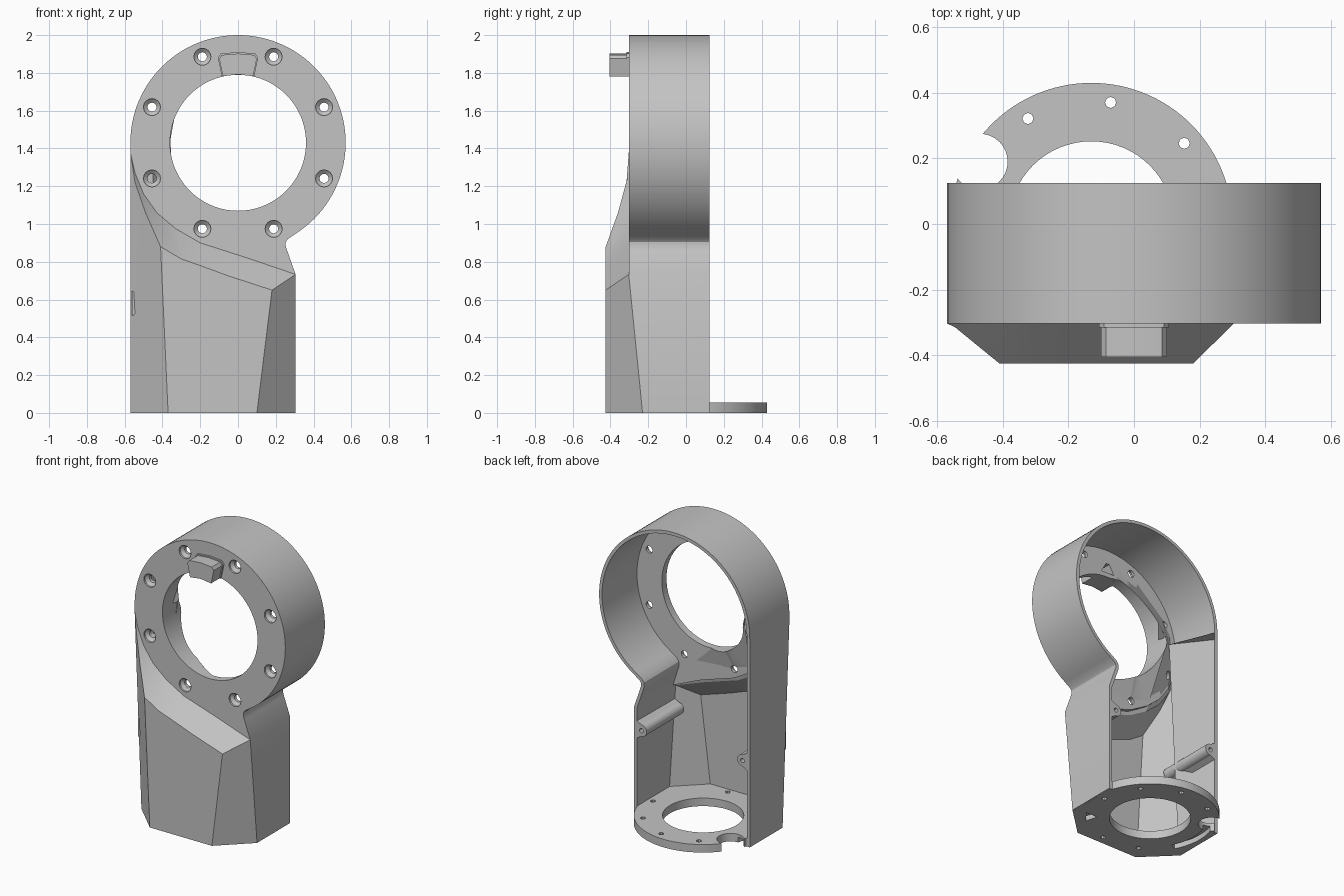
import bpy, bmesh
from math import sin, cos, radians, pi
from mathutils import Matrix, Vector

if "Cube" in bpy.data.objects:
    bpy.data.objects.remove(bpy.data.objects["Cube"])

grey = bpy.data.materials.new("plain grey")
grey.use_nodes = True
COLOUR = (0.55, 0.55, 0.55, 1)
grey.diffuse_color = COLOUR
grey.node_tree.nodes["Principled BSDF"].inputs["Base Color"].default_value = COLOUR

RING_Z, RING_R, HOLE_R = 1.43, 0.57, 0.36
FRONT, NOSE, BACK = -0.303, -0.425, 0.125
BASE_X, BASE_R, BASE_T = -0.13, 0.43, 0.055
WALL = 0.022


def make(name, bm, recalc=True):
    if recalc:
        bmesh.ops.recalc_face_normals(bm, faces=bm.faces)
    mesh = bpy.data.meshes.new(name)
    bm.to_mesh(mesh)
    bm.free()
    mesh.materials.append(grey)
    ob = bpy.data.objects.new(name, mesh)
    bpy.context.collection.objects.link(ob)
    return ob


def apply(ob, kind, **settings):
    mod = ob.modifiers.new(kind.title(), kind)
    for key, value in settings.items():
        setattr(mod, key, value)
    bpy.context.view_layer.objects.active = ob
    bpy.ops.object.modifier_apply(modifier=mod.name)


def cut(ob, cutter):
    apply(ob, 'BOOLEAN', operation='DIFFERENCE', object=cutter, solver='EXACT')


def prism(bm, points, a, b, upright=True):
    """Extrude an outline along y (upright) or along z."""
    def place(p, d):
        return (p[0], d, p[1]) if upright else (p[0], p[1], d)
    lo = [bm.verts.new(place(p, a)) for p in points]
    hi = [bm.verts.new(place(p, b)) for p in points]
    bm.faces.new(lo)
    bm.faces.new(hi[::-1])
    for i in range(len(points)):
        j = (i + 1) % len(points)
        bm.faces.new((lo[i], hi[i], hi[j], lo[j]))


def arc(cx, cy, r, start, end, n):
    steps = [radians(start + (end - start) * i / n) for i in range(n + 1)]
    return [(cx + r * cos(t), cy + r * sin(t)) for t in steps]


def circle(cx, cy, r, n):
    return arc(cx, cy, r, 0, 360, n)[:-1]


def countersink(bm, x, z):
    """Cone and shank, pointing into the plate along y."""
    rings = [[bm.verts.new((px, y, pz)) for px, pz in circle(x, z, r, 16)]
             for y, r in ((FRONT - 0.02, 0.045), (FRONT + 0.012, 0.045),
                          (FRONT + 0.03, 0.024), (FRONT + 0.12, 0.024))]
    bm.faces.new(rings[0])
    bm.faces.new(rings[-1][::-1])
    for a, b in zip(rings, rings[1:]):
        for i in range(16):
            j = (i + 1) % 16
            bm.faces.new((a[i], b[i], b[j], a[j]))


# Housing outline: left wall, over the ring, waist, right wall
over = arc(0, RING_Z, RING_R, 180, -58, 72)
waist = [(0.265, 0.922), (0.253, 0.905), (0.252, 0.885), (0.26, 0.86), (0.305, 0.733)]
upper = [(-RING_R, 1.38)] + over + waist
rail = [(-RING_R, 0)] + upper + [(0.305, 0)]

# Shoulder curves: plate edge above, nose edge below
plate_edge = [(-0.545, 1.27), (-0.5, 1.16), (-0.43, 1.06), (-0.33, 0.975), (-0.2, 0.9), (0.05, 0.82)]
nose_edge = [(-0.545, -0.315, 1.22), (-0.49, -0.36, 1.06), (-0.41, NOSE, 0.88),
             (-0.3, NOSE, 0.815), (-0.2, NOSE, 0.78), (-0.05, NOSE, 0.725), (0.18, NOSE, 0.65)]

# Housing shell
bm = bmesh.new()
front = [bm.verts.new((x, -0.23 if z == 0 else FRONT, z)) for x, z in rail]
back = [bm.verts.new((x, BACK, z)) for x, z in rail]
for i in range(len(rail) - 1):
    bm.faces.new((front[i], front[i + 1], back[i + 1], back[i]))
high = [bm.verts.new((x, FRONT, z)) for x, z in plate_edge]
low = [bm.verts.new(p) for p in nose_edge]
plate = bm.faces.new(front[1:-1] + high[::-1])
strip = high + [front[-2]]
bm.faces.new((front[1], strip[0], low[0]))
for i in range(len(low) - 1):
    bm.faces.new((strip[i], strip[i + 1], low[i + 1], low[i]))
foot_l = bm.verts.new((-0.37, NOSE, 0))
foot_r = bm.verts.new((0.1, NOSE, 0))
bm.faces.new([foot_l, foot_r] + low[:1:-1])
for a, b in zip([front[1]] + low[:3], low[:3] + [foot_l]):
    if a is not b:
        bm.faces.new((front[0], a, b))
bm.faces.new((foot_r, front[-1], front[-2], low[-1]))
bmesh.ops.recalc_face_normals(bm, faces=bm.faces)
plate.normal_update()
if plate.normal.y > 0:
    bmesh.ops.reverse_faces(bm, faces=bm.faces)
shell = make("housing_shell", bm, recalc=False)
apply(shell, 'SOLIDIFY', thickness=WALL, offset=-1, use_even_offset=True)

# Thickening behind the ring plate
bm = bmesh.new()
inner = arc(0, RING_Z, RING_R - 0.012, 180, -58, 72) + [(x - 0.012, z) for x, z in waist]
prism(bm, inner + [(x + 0.012, z + 0.012) for x, z in plate_edge[::-1]], FRONT + 0.012, FRONT + 0.05)
backing = make("plate_backing", bm)

# Key on the front of the ring, with a slightly wider root
key = [(0.08, 1.782), (0.1, 1.875), (0.085, 1.895), (0, 1.902), (-0.085, 1.895), (-0.1, 1.875),
       (-0.08, 1.782), (0, 1.792)]
bm = bmesh.new()
prism(bm, key, -0.405, FRONT + 0.04)
front_key = make("front_key", bm)
bm = bmesh.new()
prism(bm, [(x * 1.07, 1.785 + (z - 1.785) * 1.07) for x, z in key], FRONT - 0.012, FRONT + 0.01)
key_root = make("key_root", bm)

# Cutters for the ring plate
bm = bmesh.new()
prism(bm, circle(0, RING_Z, HOLE_R, 72), -0.6, 0.0)
for k in range(8):
    t = radians(22.5 + 45 * k)
    countersink(bm, 0.493 * cos(t), RING_Z + 0.493 * sin(t))
ring_cutter = make("ring_cutter", bm)
bm = bmesh.new()
prism(bm, [(-0.05, 1.82), (0.05, 1.82), (0.012, 1.885), (-0.012, 1.885)], -0.37, -0.2)
pocket_cutter = make("pocket_cutter", bm)
for ob in (shell, backing):
    cut(ob, ring_cutter)
for ob in (shell, backing, front_key, key_root):
    cut(ob, pocket_cutter)

# Base flange
bm = bmesh.new()
outline = arc(BASE_X, 0, BASE_R, 17, 163, 48)
outline += [(-0.558, 0.12), (-0.558, -0.23), (-0.365, -0.415), (0.095, -0.415), (0.294, -0.23), (0.294, 0.12)]
prism(bm, outline, 0, BASE_T, upright=False)
flange = make("base_flange", bm)
bm = bmesh.new()
prism(bm, circle(BASE_X, 0, 0.252, 64), -0.1, 0.2, upright=False)
prism(bm, circle(-0.47, 0.19, 0.085, 32), -0.1, 0.2, upright=False)
for k in (0, 1, 2, 3, 6, 7):
    t = radians(1 + 40 * k)
    prism(bm, circle(BASE_X + 0.375 * cos(t), 0.375 * sin(t), 0.017, 8), -0.1, 0.2, upright=False)
t = radians(323)
prism(bm, [(BASE_X + r * cos(t + d), r * sin(t + d)) for r, d in ((0.33, 0), (0.4, 0.13), (0.4, -0.13))],
      -0.1, 0.035, upright=False)
base_cutter = make("base_cutter", bm)
cut(flange, base_cutter)
bm = bmesh.new()
prism(bm, arc(BASE_X, 0, 0.405, 158, 208, 16) + arc(BASE_X, 0, 0.355, 208, 158, 16), -0.1, 0.035, upright=False)
slot_cutter = make("slot_cutter", bm)
cut(flange, slot_cutter)

# Screw bosses along the side walls
bosses = []
for name, wall_x, side in (("left_boss", 0.305, -1), ("right_boss", -RING_R, 1)):
    x, z = wall_x + side * 0.055, 0.58
    turn = 0 if side < 0 else 180
    bm = bmesh.new()
    lug = arc(x, z, 0.04, 90 + turn, 270 + turn, 16)
    reach = wall_x + side * 0.01
    prism(bm, lug + [(reach, z + side * 0.065), (reach, z - side * 0.065)], -0.28, BACK)
    boss = make(name, bm)
    bm = bmesh.new()
    prism(bm, circle(x, z, 0.015, 12), -0.1, 0.2)
    drill = make(name + "_drill", bm)
    cut(boss, drill)
    bpy.data.objects.remove(drill)
    bosses.append(boss)

# Small locating rib inside the ring
bm = bmesh.new()
prism(bm, [(-0.56, 1.36), (-0.56, 1.5), (-0.49, 1.44), (-0.49, 1.42)], FRONT + 0.04, FRONT + 0.1)
rib = make("locating_rib", bm)

for cutter in (ring_cutter, pocket_cutter, base_cutter, slot_cutter):
    bpy.data.objects.remove(cutter)

# Smooth shading with sharp edges kept
bpy.ops.object.select_all(action='DESELECT')
for ob in [shell, backing, front_key, key_root, flange, rib] + bosses:
    ob.select_set(True)
bpy.context.view_layer.objects.active = shell
bpy.ops.object.shade_smooth_by_angle(angle=radians(22))
